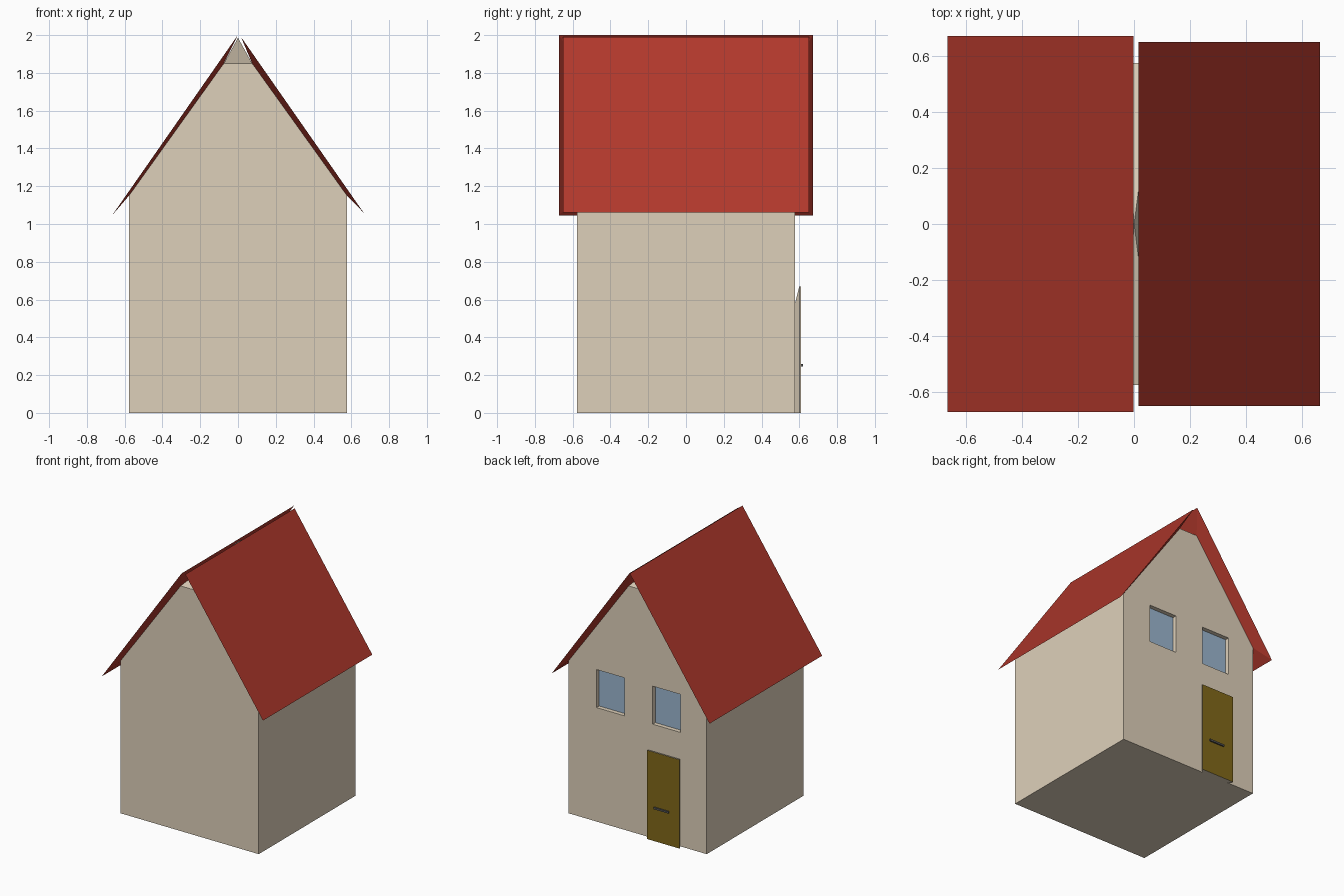
import bpy, bmesh

if "Cube" in bpy.data.objects:
    bpy.data.objects.remove(bpy.data.objects["Cube"])


def material(name, rgb):
    m = bpy.data.materials.new(name)
    m.diffuse_color = (*rgb, 1)
    m.use_nodes = True
    m.node_tree.nodes["Principled BSDF"].inputs["Base Color"].default_value = m.diffuse_color
    return m


CREAM = material("cream", (0.73, 0.63, 0.49))
RED = material("roof_red", (0.44, 0.04, 0.025))
BROWN = material("door_brown", (0.22, 0.14, 0.01))
BLUE = material("glass_blue", (0.33, 0.47, 0.63))
DARK = material("handle_dark", (0.09, 0.09, 0.09))


def loft(name, rings, mats, cap_start=True, cap_end=True):
    """Skin matching rings of points; the last material goes on the end cap."""
    bm = bmesh.new()
    vs = [[bm.verts.new(p) for p in r] for r in rings]
    n = len(rings[0])
    for a, b in zip(vs, vs[1:]):
        for i in range(n):
            j = (i + 1) % n
            bm.faces.new((a[i], a[j], b[j], b[i]))
    if cap_start:
        bm.faces.new(vs[0][::-1])
    if cap_end:
        bm.faces.new(vs[-1]).material_index = len(mats) - 1
    bmesh.ops.remove_doubles(bm, verts=bm.verts, dist=1e-5)
    bmesh.ops.recalc_face_normals(bm, faces=bm.faces)
    me = bpy.data.meshes.new(name)
    bm.to_mesh(me)
    bm.free()
    for m in mats:
        me.materials.append(m)
    ob = bpy.data.objects.new(name, me)
    bpy.context.collection.objects.link(ob)
    return ob


def level(hx, hy, z):
    return [(-hx, -hy, z), (hx, -hy, z), (hx, hy, z), (-hx, hy, z)]


def upright(x0, x1, z0, z1, y):
    return [(x0, y, z0), (x1, y, z0), (x1, y, z1), (x0, y, z1)]


def slope(xe, ze, xr, zr, hy):
    return [(xe, -hy, ze), (xe, hy, ze), (xr, hy, zr), (xr, -hy, zr)]


W, EAVE, TOP, TX = 0.577, 1.15, 1.85, 0.075

# walls with gables and a small pyramid at the ridge
bm_rings = [level(W, W, 0), level(W, W, EAVE), level(TX, W, TOP)]
walls = loft("walls", bm_rings, [CREAM])
# ridge pyramid sits on the flat top
loft("ridge_cap", [level(TX, W, TOP), [(0, 0, 1.985)] * 4][:1] +
     [level(0.0005, 0.0005, 1.985)], [CREAM], cap_start=False)

# roof panels flare out from the wall slopes
for name, s, (xe, ze, xr, zr, hy) in (
        ("roof_right", 1, (0.665, 1.06, 0.016, 1.99, 0.652)),
        ("roof_left", -1, (0.667, 1.045, 0.001, 2.0, 0.672))):
    panel = loft(name, [slope(s * W, EAVE, s * TX, TOP, W),
                        slope(s * xe, ze, s * xr, zr, hy)], [RED], cap_start=False)

# recessed windows in the back wall
for i, (x0, x1) in enumerate(((0.109, 0.343), (-0.36, -0.126))):
    cutter = loft(f"window_cutter_{i}", [upright(x0, x1, 0.86, 1.147, W - 0.035),
                                         upright(x0, x1, 0.86, 1.147, W + 0.1)], [CREAM])
    cutter.hide_render = True
    cutter.hide_viewport = True
    mod = walls.modifiers.new("window", 'BOOLEAN')
    mod.operation = 'DIFFERENCE'
    mod.solver = 'EXACT'
    mod.object = cutter
    loft(f"window_glass_{i}", [upright(x0, x1, 0.86, 1.147, W - 0.034),
                               upright(x0, x1, 0.86, 1.147, W - 0.032)], [BLUE])

# door: flared surround with a brown front
loft("door", [upright(-0.34, -0.13, 0, 0.58, W),
              upright(-0.372, -0.102, 0, 0.67, 0.6),
              upright(-0.372, -0.102, 0, 0.67, 0.61)], [CREAM, BROWN], cap_start=False)
loft("door_handle", [upright(-0.286, -0.161, 0.245, 0.259, 0.609),
                     upright(-0.286, -0.161, 0.245, 0.259, 0.62)], [DARK])
